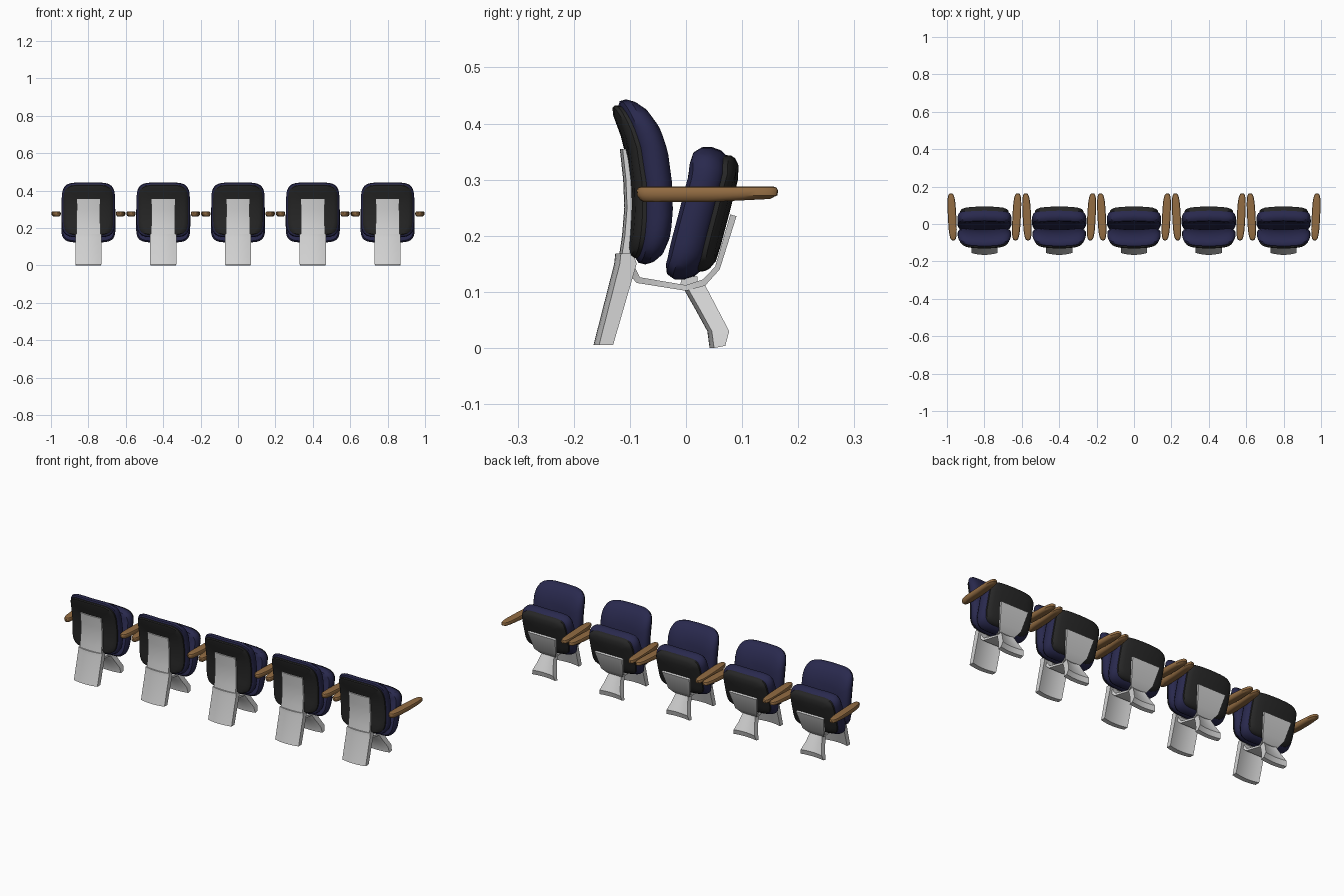
import bpy, bmesh, math

if "Cube" in bpy.data.objects:
    bpy.data.objects.remove(bpy.data.objects["Cube"])


def material(name, rgb):
    m = bpy.data.materials.new(name)
    m.diffuse_color = (*rgb, 1)
    m.use_nodes = True
    m.node_tree.nodes["Principled BSDF"].inputs["Base Color"].default_value = m.diffuse_color
    return m


NAVY = material("navy fabric", (0.022, 0.022, 0.075))
BLACK = material("black shell", (0.02, 0.02, 0.02))
METAL = material("light grey metal", (0.66, 0.66, 0.66))
WOOD = material("brown wood", (0.29, 0.15, 0.055))


def finish(name, bm, mat, angle):
    bmesh.ops.recalc_face_normals(bm, faces=bm.faces[:])
    me = bpy.data.meshes.new(name)
    bm.to_mesh(me)
    bm.free()
    me.materials.append(mat)
    ob = bpy.data.objects.new(name, me)
    bpy.context.collection.objects.link(ob)
    bpy.ops.object.select_all(action='DESELECT')
    ob.select_set(True)
    bpy.context.view_layer.objects.active = ob
    bpy.ops.object.shade_smooth_by_angle(angle=math.radians(angle))
    return ob


def skin(bm, loops):
    for a, b in zip(loops, loops[1:]):
        for i in range(len(a)):
            j = (i + 1) % len(a)
            bm.faces.new((a[i], a[j], b[j], b[i]))


def pad(name, rings, power, mat, place, count=48, angle=35):
    """Stack of rounded-rectangle rings (half width, half height, depth), closed by concentric rings."""
    inner = lambda r, s: (r[0] * s, r[1] * s, r[2])
    first, last = rings[0], rings[-1]
    rings = [inner(first, .35), inner(first, .7)] + rings + [inner(last, .7), inner(last, .35)]
    bm = bmesh.new()
    loops = []
    for a, b, d in rings:
        loop = []
        for i in range(count):
            t = 2 * math.pi * i / count
            c, s = math.cos(t), math.sin(t)
            u = a * math.copysign(abs(c) ** (2 / power), c)
            v = b * math.copysign(abs(s) ** (2 / power), s)
            loop.append(bm.verts.new(place(u, v, d)))
        loops.append(loop)
    skin(bm, loops)
    for r, loop in ((first, loops[0]), (last, loops[-1])):
        mid = bm.verts.new(place(0, 0, r[2]))
        for i in range(count):
            bm.faces.new((loop[i], loop[(i + 1) % count], mid))
    return finish(name, bm, mat, angle)


def plate(name, stations, bulge, mat=METAL, n=8):
    """Bent plate: stations of (outer y, outer z, inner y, inner z, half width), bowed towards -y."""
    bm = bmesh.new()
    loops = []
    for oy, oz, iy, iz, w in stations:
        ts = [-1 + 2 * i / n for i in range(n + 1)]
        pts = [(t * w, oy - bulge * (1 - t * t), oz) for t in ts]
        pts += [(t * w, iy - bulge * (1 - t * t), iz) for t in reversed(ts)]
        loops.append([bm.verts.new(p) for p in pts])
    skin(bm, loops)
    bm.faces.new(loops[0])
    bm.faces.new(loops[-1])
    return finish(name, bm, mat, 28)


def spine(points):
    def f(z):
        if z <= points[0][0]:
            return points[0][1]
        for (z0, y0), (z1, y1) in zip(points, points[1:]):
            if z <= z1:
                return y0 + (y1 - y0) * (z - z0) / (z1 - z0)
        return points[-1][1]
    return f


back_line = spine([(.15, -.107), (.2, -.102), (.25, -.099), (.3, -.101), (.35, -.108),
                   (.39, -.12), (.445, -.142)])
seat_line = spine([(.12, .035), (.16, .056), (.25, .08), (.31, .095), (.335, .093), (.36, .084)])


def back_at(u, v, d):
    z = .296 + v
    return u, back_line(z) + d + .7 * u * u, z


def seat_at(u, v, d):
    z = .24 + v
    return u, seat_line(z) - d - .7 * u * u, z


parts = []
# Backrest: shell and cushion
parts.append(pad("back_shell", [(.112, .118, 0), (.128, .132, .004), (.133, .136, .01), (.133, .136, .02)],
                 5, BLACK, back_at))
parts.append(pad("back_cushion", [(.128, .133, .014), (.139, .144, .022), (.143, .147, .034), (.142, .143, .046),
                                  (.134, .132, .058), (.118, .112, .066), (.09, .085, .07)],
                 5, NAVY, back_at))
# Folded seat: shell and cushion
parts.append(pad("seat_shell", [(.108, .085, 0), (.124, .098, .004), (.13, .103, .01), (.13, .104, .022)],
                 5, BLACK, seat_at))
parts.append(pad("seat_cushion", [(.126, .1, .016), (.139, .112, .024), (.145, .118, .038), (.145, .118, .054),
                                  (.138, .11, .07), (.122, .096, .08), (.09, .07, .084)],
                 5, NAVY, seat_at))
# Metal frame
parts.append(plate("rear_leg", [(-.155, .005, -.13, .005, .07), (-.118, .15, -.088, .15, .07),
                                (-.116, .168, -.094, .168, .07)], .01))
parts.append(plate("back_plate", [(-.115, .16, -.095, .16, .064), (-.109, .2, -.092, .2, .064),
                                  (-.105, .25, -.09, .25, .063), (-.107, .3, -.094, .3, .062),
                                  (-.113, .355, -.1, .355, .062)], .005))
parts.append(plate("seat_bracket", [(-.102, .132, -.094, .15, .055), (-.088, .116, -.082, .126, .045),
                                    (0, .102, 0, .112, .036), (.034, .111, .03, .122, .046),
                                    (.06, .14, .052, .145, .064), (.09, .235, .079, .238, .082)], 0))
parts.append(plate("front_leg", [(.003, .107, .033, .114, .036), (.024, .07, .056, .07, .047),
                                 (.046, .03, .077, .03, .062), (.05, 0, .07, .004, .068)], .008))
# Seat hinge
parts.append(plate("seat_hinge", [(-.012, .106, -.008, .122, .03), (.0, .106, .0, .126, .03),
                                  (.022, .108, .02, .128, .03)], 0))
# Wooden armrests, splayed slightly outwards at the tip
for side, label in ((-1, "left"), (1, "right")):
    def arm_at(u, v, d, side=side):
        z = d + (.05 * max(v, 0) if d < .27 else 0)
        return side * (.1725 + u + .05 * v), .038 + v, z
    parts.append(pad(label + "_armrest", [(.013, .112, .26), (.019, .12, .264), (.0225, .125, .272),
                                          (.0225, .126, .281), (.02, .123, .286), (.016, .117, .288)],
                     3.2, WOOD, arm_at, 32))

# Repeat the chair along the row
for k in range(5):
    x = -.8 + .4 * k
    for p in parts:
        ob = p if k == 0 else p.copy()
        if k:
            bpy.context.collection.objects.link(ob)
            ob.name = f"{p.name}_{k + 1}"
        ob.location.x = x
